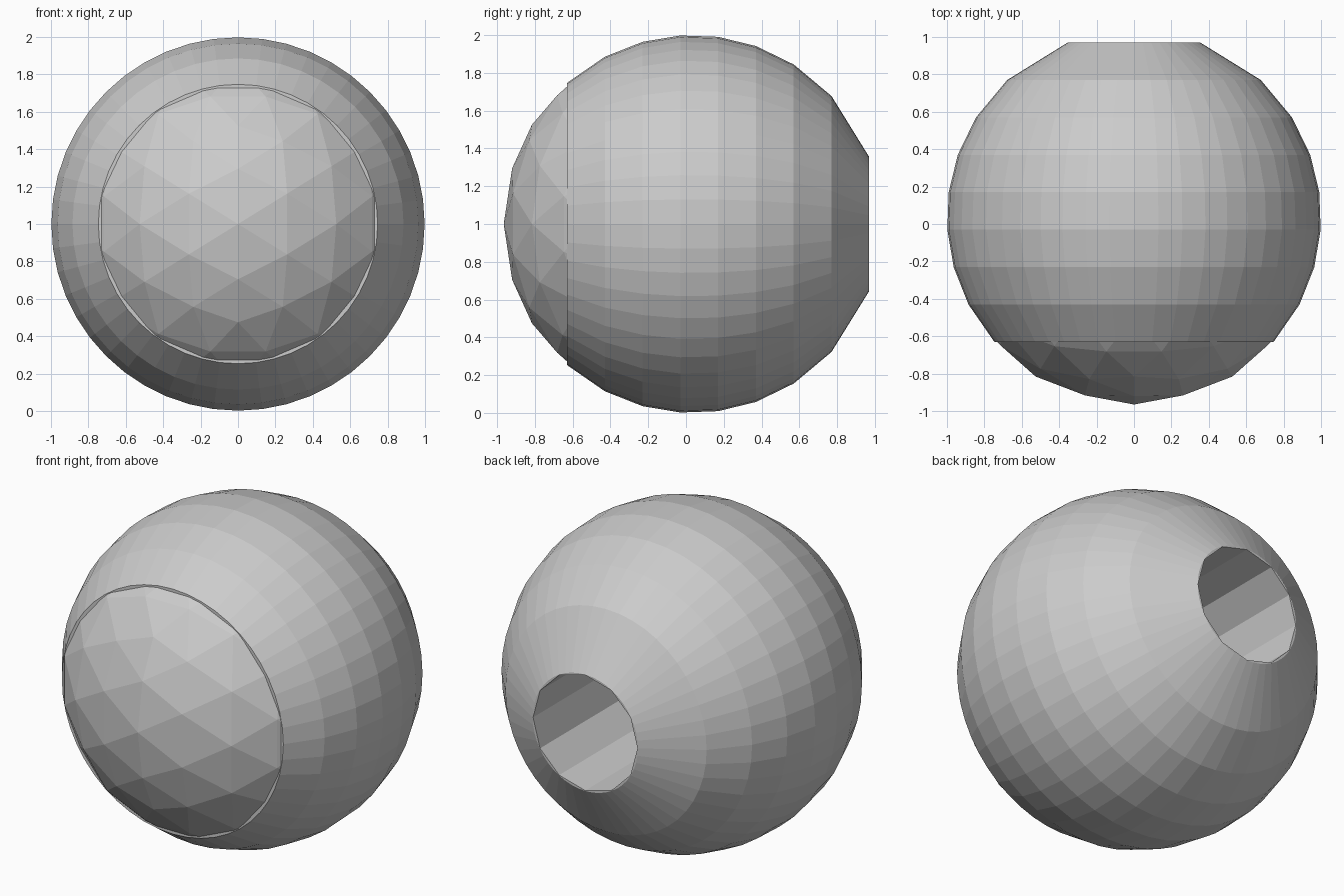
import bpy, bmesh, math
from mathutils import Matrix, Vector

if "Cube" in bpy.data.objects:
    bpy.data.objects.remove(bpy.data.objects["Cube"])

CY, CZ = 0.035, 1.0      # centre of the ball
SEG = 48
FRONT = -0.63


def make_object(name, bm):
    bmesh.ops.recalc_face_normals(bm, faces=bm.faces)
    mesh = bpy.data.meshes.new(name)
    bm.to_mesh(mesh)
    bm.free()
    obj = bpy.data.objects.new(name, mesh)
    bpy.context.collection.objects.link(obj)
    return obj


# Outer shell: flat-faced rings of a unit sphere at even steps along y
bm = bmesh.new()
rings = []
for i in range(9):
    d = -0.665 + 0.2 * i
    r = math.sqrt(1 - d * d)
    rings.append([bm.verts.new((r * math.cos(2 * math.pi * k / SEG), CY + d,
                                CZ + r * math.sin(2 * math.pi * k / SEG)))
                  for k in range(SEG)])
for a, b in zip(rings, rings[1:]):
    for k in range(SEG):
        n = (k + 1) % SEG
        bm.faces.new((a[k], a[n], b[n], b[k]))
bm.faces.new(rings[0])
bm.faces.new(rings[-1])
shell = make_object("outer_shell", bm)

# Twelve-sided socket bored into the back
bm = bmesh.new()
bmesh.ops.create_cone(bm, cap_ends=True, segments=12, radius1=0.352, radius2=0.352, depth=1.2,
                      matrix=Matrix.Translation((0, 0.6, CZ)) @ Matrix.Rotation(math.pi / 2, 4, 'X'))
cutter = make_object("socket_cutter", bm)
cutter.hide_render = True
cutter.hide_set(True)
mod = shell.modifiers.new("socket", 'BOOLEAN')
mod.operation = 'DIFFERENCE'
mod.solver = 'EXACT'
mod.object = cutter

# Faceted front cap: triangulated ball, turned so an edge is vertical, cut at the shell
bm = bmesh.new()
bmesh.ops.create_icosphere(bm, subdivisions=3, radius=1.0)
turn = Matrix.Rotation(-math.atan(0.618034), 4, 'Y')
bmesh.ops.transform(bm, matrix=Matrix.Translation((0, CY, CZ)) @ turn, verts=bm.verts)
bmesh.ops.bisect_plane(bm, geom=bm.verts[:] + bm.edges[:] + bm.faces[:],
                       plane_co=Vector((0, FRONT + 0.001, 0)), plane_no=Vector((0, 1, 0)),
                       clear_outer=True)
make_object("front_cap", bm)
